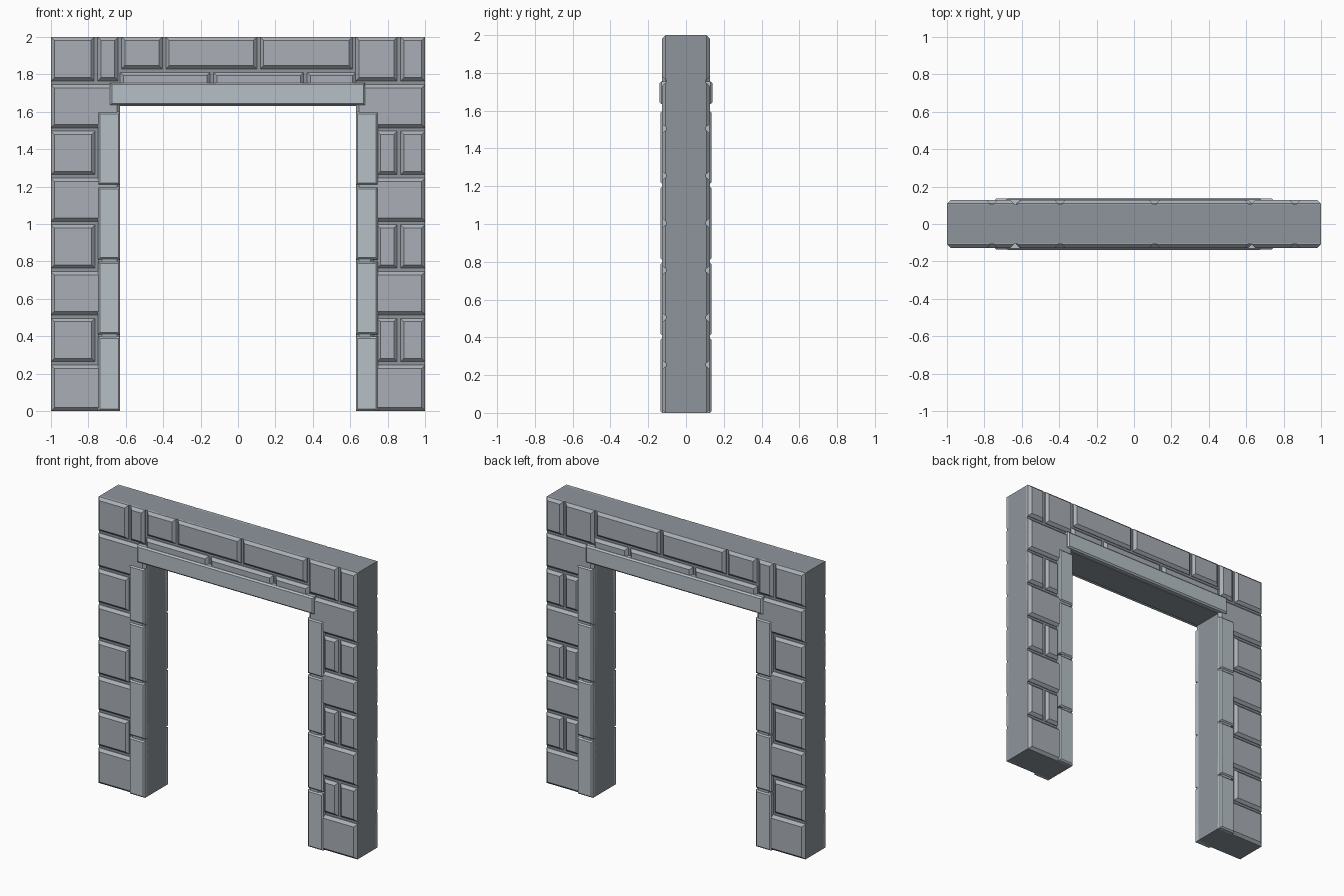
import bpy, bmesh

if "Cube" in bpy.data.objects:
    bpy.data.objects.remove(bpy.data.objects["Cube"])

def material(name, c):
    m = bpy.data.materials.new(name)
    m.diffuse_color = (*c, 1)
    m.use_nodes = True
    m.node_tree.nodes["Principled BSDF"].inputs["Base Color"].default_value = m.diffuse_color
    return m

CORE = material("mortar", (0.27, 0.30, 0.33))
STONE = material("stone", (0.40, 0.43, 0.47))
TRIM = material("trim_stone", (0.47, 0.53, 0.57))

def finish(bm, name, mat):
    bmesh.ops.recalc_face_normals(bm, faces=bm.faces)
    me = bpy.data.meshes.new(name)
    bm.to_mesh(me)
    bm.free()
    me.materials.append(mat)
    ob = bpy.data.objects.new(name, me)
    bpy.context.collection.objects.link(ob)
    return ob

def block(name, x0, x1, z0, z1, depth, bevel, gap, mat):
    """Chamfered facing block on the front, mirrored to the back."""
    x0, x1, z0, z1 = x0 + gap[0], x1 - gap[1], z0 + gap[2], z1 - gap[3]
    bm = bmesh.new()
    rings = []
    for y, i in ((-0.09, 0), (-depth + bevel, 0), (-depth, bevel)):
        rings.append([bm.verts.new((x, y, z)) for x, z in
                      ((x0 + i, z0 + i), (x1 - i, z0 + i), (x1 - i, z1 - i), (x0 + i, z1 - i))])
    for a, b in zip(rings, rings[1:]):
        for k in range(4):
            bm.faces.new((a[k], a[(k + 1) % 4], b[(k + 1) % 4], b[k]))
    bm.faces.new(rings[-1])
    bm.faces.new(rings[0][::-1])
    ob = finish(bm, name, mat)
    m = ob.modifiers.new("back_copy", 'MIRROR')
    m.use_axis = (False, True, False)
    m.use_mirror_merge = False

def stone(name, x0, x1, z0, z1):
    # mortar gap on every side except the wall's outer border and opening
    g = 0.009
    gap = [0 if abs(x0) in (1, 0.63) else g, 0 if abs(x1) in (1, 0.63) else g,
           0 if z0 == 0 else g, 0 if z1 == 2 else g]
    block(name, x0, x1, z0, z1, 0.127, 0.018, gap, STONE)

# Solid core with the door opening
bm = bmesh.new()
outline = [(-1, 0), (-0.63, 0), (-0.63, 1.63), (0.63, 1.63),
           (0.63, 0), (1, 0), (1, 2), (-1, 2)]
f = bm.faces.new([bm.verts.new((x, -0.105, z)) for x, z in outline])
ext = bmesh.ops.extrude_face_region(bm, geom=[f])
bmesh.ops.translate(bm, vec=(0, 0.21, 0),
                    verts=[v for v in ext["geom"] if isinstance(v, bmesh.types.BMVert)])
finish(bm, "wall_core", CORE)

# Pillar courses: whole stones alternate with split ones
for r in range(7):
    z0, z1 = r * 0.25 + (0.005 if r else 0), r * 0.25 + 0.255
    left = [-1, -0.63] if r % 2 == 0 else [-1, -0.755, -0.63]
    right = [0.63, 1] if r % 2 == 0 else [0.63, 0.735, 0.86, 1]
    for side, xs in (("left", left), ("right", right)):
        for a, b in zip(xs, xs[1:]):
            stone(f"{side}_pillar_stone", a, b, z0, z1)

# Top course: the corner stones are taller than the middle ones
top = [-1, -0.76, -0.632, -0.395, 0.11, 0.62, 0.86, 1]
for i, (a, b) in enumerate(zip(top, top[1:])):
    stone("top_course_stone", a, b, 1.82 if 2 <= i <= 4 else 1.755, 2)

# Course partly hidden by the lintel
over = [-0.63, -0.14, 0.36, 0.63]
for a, b in zip(over, over[1:]):
    stone("over_lintel_stone", a, b, 1.64, 1.82)

# Door trim: jamb blocks and lintel
for s in (-1, 1):
    xa, xb = sorted((s * 0.63, s * 0.748))
    for k in range(4):
        block("jamb_trim", xa, xb, k * 0.4 + (0.01 if k else 0), k * 0.4 + 0.398,
              0.135, 0.01, (0, 0, 0, 0), TRIM)
block("lintel_trim", -0.685, 0.68, 1.635, 1.755, 0.14, 0.01, (0, 0, 0, 0), TRIM)
